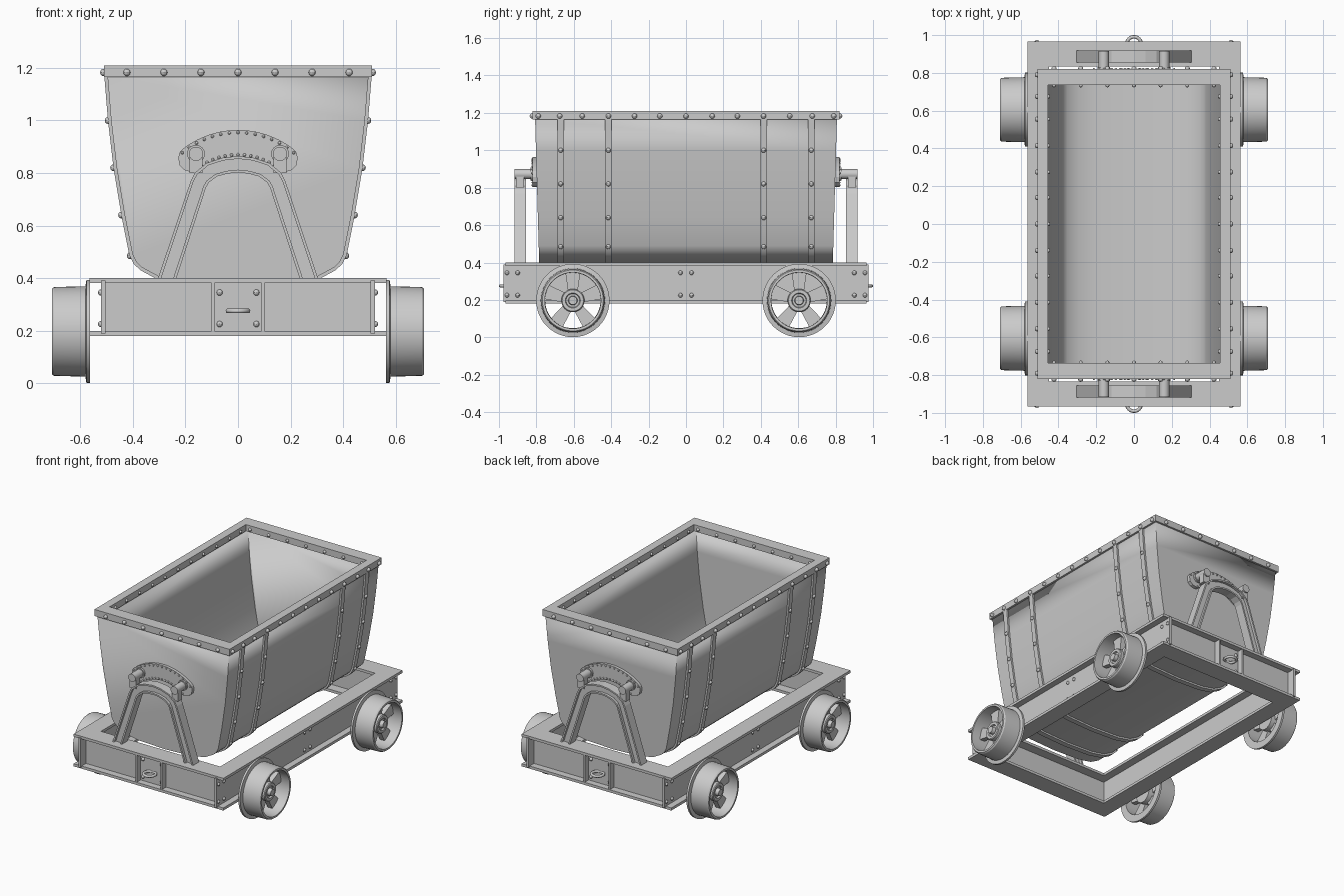
import bpy, bmesh
from math import sin, cos, pi, radians, hypot
from mathutils import Matrix, Vector

if "Cube" in bpy.data.objects:
    bpy.data.objects.remove(bpy.data.objects["Cube"])


def finish(name, bm, smooth=True):
    bmesh.ops.recalc_face_normals(bm, faces=bm.faces[:])
    me = bpy.data.meshes.new(name)
    bm.to_mesh(me)
    bm.free()
    ob = bpy.data.objects.new(name, me)
    bpy.context.collection.objects.link(ob)
    if smooth:
        bpy.ops.object.select_all(action='DESELECT')
        ob.select_set(True)
        bpy.context.view_layer.objects.active = ob
        bpy.ops.object.shade_smooth_by_angle(angle=radians(32))
    return ob


def box(bm, x0, x1, y0, y1, z0, z1):
    m = Matrix.Translation(((x0 + x1) / 2, (y0 + y1) / 2, (z0 + z1) / 2))
    m = m @ Matrix.Diagonal((abs(x1 - x0), abs(y1 - y0), abs(z1 - z0), 1))
    bmesh.ops.create_cube(bm, size=1, matrix=m)


def rivet(bm, x, y, z, r=0.013):
    bmesh.ops.create_uvsphere(bm, u_segments=10, v_segments=6, radius=r,
                              matrix=Matrix.Translation((x, y, z)))


def cyl(bm, x, z, y0, y1, r, n=24):
    m = Matrix.Translation((x, (y0 + y1) / 2, z)) @ Matrix.Rotation(pi / 2, 4, 'X')
    bmesh.ops.create_cone(bm, cap_ends=True, segments=n, radius1=r, radius2=r,
                          depth=abs(y1 - y0), matrix=m)


def ring(bm, X, Y, wx, wy, z0, z1):
    """Rectangular ring of four bars, outer half sizes X, Y."""
    for s in (-1, 1):
        box(bm, s * (X - wx), s * X, -Y, Y, z0, z1)
        box(bm, -(X - wx), X - wx, s * (Y - wy), s * Y, z0, z1)


def band(bm, outer, inner, y0, y1):
    """Strip between two XZ paths, extruded along y."""
    rows = [[bm.verts.new(p) for p in ((a[0], y0, a[1]), (b[0], y0, b[1]),
                                       (b[0], y1, b[1]), (a[0], y1, a[1]))]
            for a, b in zip(outer, inner)]
    for r, q in zip(rows, rows[1:]):
        for i in range(4):
            bm.faces.new((r[i], r[(i + 1) % 4], q[(i + 1) % 4], q[i]))
    bm.faces.new(rows[0])
    bm.faces.new(rows[-1])


def revolve(bm, prof, cx, cy, cz, side, n=48):
    """Closed (x, r) profile turned around the x axis."""
    rows = [[bm.verts.new((side * (cx + x), cy + r * cos(2 * pi * k / n),
                           cz + r * sin(2 * pi * k / n))) for x, r in prof]
            for k in range(n)]
    for k in range(n):
        a, b = rows[k], rows[(k + 1) % n]
        for i in range(len(prof)):
            j = (i + 1) % len(prof)
            bm.faces.new((a[i], a[j], b[j], b[i]))


def mirror(half):
    return half + [(-x, z) for x, z in reversed(half) if x > 0]


def offset(path, d):
    out = []
    for i, (x, z) in enumerate(path):
        a, b = path[max(i - 1, 0)], path[min(i + 1, len(path) - 1)]
        tx, tz = b[0] - a[0], b[1] - a[1]
        l = hypot(tx, tz)
        out.append((x - tz / l * d, z + tx / l * d))
    return out


# Tub shell
prof = mirror([(.497, 1.17), (.483, 1.0), (.462, .82), (.432, .64), (.402, .49),
               (.388, .462), (.365, .44), (.30, .405), (.2, .386), (0, .378)])
end_y = lambda z: .785 + (z - .4) / .77 * .022
bm = bmesh.new()
a, b = [[bm.verts.new((x, s * end_y(z), z)) for x, z in prof] for s in (-1, 1)]
for i in range(len(prof) - 1):
    bm.faces.new((a[i], a[i + 1], b[i + 1], b[i]))
bm.faces.new(a)
bm.faces.new(b)
tub = finish("tub", bm)
sol = tub.modifiers.new("wall", 'SOLIDIFY')
sol.thickness, sol.offset, sol.use_even_offset = .022, -1, True

# Rim and its rivets
bm = bmesh.new()
ring(bm, .51, .82, .055, .085, 1.165, 1.21)
finish("rim", bm, False)
bm = bmesh.new()
for s in (-1, 1):
    for y in (0, .14, .275, .415, .555, .675, .79):
        for t in ({1, -1} if y else {1}):
            rivet(bm, s * .512, t * y, 1.183, .014)
            if y < .7:
                rivet(bm, s * .454, t * y, 1.183, .011)
    for i in range(-3, 4):
        rivet(bm, i * .141, s * .822, 1.183, .014)
        rivet(bm, i * .141, s * .734, 1.183, .011)
finish("rim_rivets", bm)

# Straps round the tub with rivets
bm, bm2 = bmesh.new(), bmesh.new()
outer = offset(prof, -.012)
if outer[0][0] < prof[0][0]:
    outer = offset(prof, .012)
for y in (-.67, -.415, .415, .67):
    band(bm, outer, prof, y - .018, y + .018)
    for x, z in ((.495, 1.0), (.474, .82), (.444, .64), (.411, .485)):
        for s in (-1, 1):
            rivet(bm2, s * x, y, z)
finish("tub_straps", bm)
finish("strap_rivets", bm2)

# Chassis of flanged beams
bm = bmesh.new()
for z in (.18, .382):
    ring(bm, .565, .965, .115, .13, z, z + .018)
for s in (-1, 1):
    box(bm, s * .505, s * .522, -.975, .975, .19, .39)
    box(bm, -.51, .51, s * .9, s * .918, .19, .39)
    box(bm, -.09, .09, s * .915, s * .922, .198, .382)
    for x in (-.095, .095):
        box(bm, x - .005, x + .005, s * .91, s * .962, .198, .382)
finish("chassis", bm, False)

# Chassis bolts
bm = bmesh.new()
for s in (-1, 1):
    for z in (.225, .345):
        for y in (-.957, -.9, -.03, .03, .9, .957):
            rivet(bm, s * .522, y, z, .012)
        for x in (-.07, .07):
            rivet(bm, x, s * .922, z, .012)
finish("chassis_bolts", bm)

# Coupling rings
for s, name in ((-1, "front"), (1, "back")):
    bpy.ops.mesh.primitive_torus_add(location=(0, s * .953, .275), major_radius=.038,
                                     minor_radius=.009, major_segments=32, minor_segments=10)
    bpy.context.object.name = name + "_coupling_ring"
    bpy.ops.object.shade_smooth_by_angle(angle=radians(60))

# Support arches, pivot plates and pins at both ends
arch_out = mirror([(.305, .398), (.18, .77), (.165, .80), (.12, .838), (.06, .858), (0, .865)])
arch_in = mirror([(.235, .398), (.122, .745), (.11, .765), (.08, .787), (.04, .798), (0, .802)])
mix = lambda t: [(p[0] + (q[0] - p[0]) * t, p[1] + (q[1] - p[1]) * t)
                 for p, q in zip(arch_out, arch_in)]
for s, name in ((-1, "front"), (1, "back")):
    bm = bmesh.new()
    band(bm, arch_out, mix(.17), s * .855, s * .918)
    band(bm, mix(.83), arch_in, s * .855, s * .918)
    band(bm, mix(.15), mix(.85), s * .875, s * .9)
    finish(name + "_arch", bm, False)

    bm = bmesh.new()
    R, C, A = .29, .622, radians(42)
    up, low = [], []
    for i in range(33):
        t = -1 + i / 16
        w = .052 * (1 - max(0, (abs(t) - .82) / .18) ** 2.2 * .75)
        th = A * t * 1.12
        up.append(((R + w) * sin(th), C + (R + w) * cos(th)))
        low.append(((R - w) * sin(th), C + (R - w) * cos(th)))
    band(bm, up, low, s * .785, s * .82)
    finish(name + "_pivot_plate", bm, False)

    bm = bmesh.new()
    for i in range(-7, 8):
        for r in (R - .042, R + .042):
            th = A * i / 7.4
            rivet(bm, r * sin(th), s * .82, C + r * cos(th), .006)
    finish(name + "_plate_rivets", bm)

    bm = bmesh.new()
    for x in (-.16, .16):
        cyl(bm, x, .873, s * .8, s * .917, .027)
        cyl(bm, x, .873, s * .815, s * .832, .034)
        box(bm, x - .024, x + .024, s * .865, s * .908, .8, .865)
    finish(name + "_pivot_pins", bm)

# Flanged spoked wheels
ZC = .197
for sx, side in ((-1, "left"), (1, "right")):
    for sy, end in ((-1, "front"), (1, "back")):
        cy = sy * .605
        bm = bmesh.new()
        revolve(bm, [(.563, .148), (.563, .196), (.577, .196), (.581, .172),
                     (.70, .169), (.709, .163), (.709, .15)], 0, cy, ZC, sx)
        revolve(bm, [(.58, .001), (.58, .062), (.665, .062), (.67, .057), (.67, .04),
                     (.66, .036), (.66, .025), (.685, .022), (.685, .001)], 0, cy, ZC, sx, 32)
        for k in range(5):
            th = pi / 2 + k * 2 * pi / 5
            d, n = Vector((0, cos(th), sin(th))), Vector((0, -sin(th), cos(th)))
            vs = []
            for x in (.61, .645):
                for r, w in ((.05, .026), (.152, .04)):
                    for q in (-1, 1):
                        p = d * r + n * w * q
                        vs.append(bm.verts.new((sx * x, cy + p.y, ZC + p.z)))
            for f in ((0, 1, 3, 2), (4, 5, 7, 6), (0, 1, 5, 4),
                      (2, 3, 7, 6), (0, 2, 6, 4), (1, 3, 7, 5)):
                bm.faces.new([vs[i] for i in f])
        finish(f"{end}_{side}_wheel", bm)
